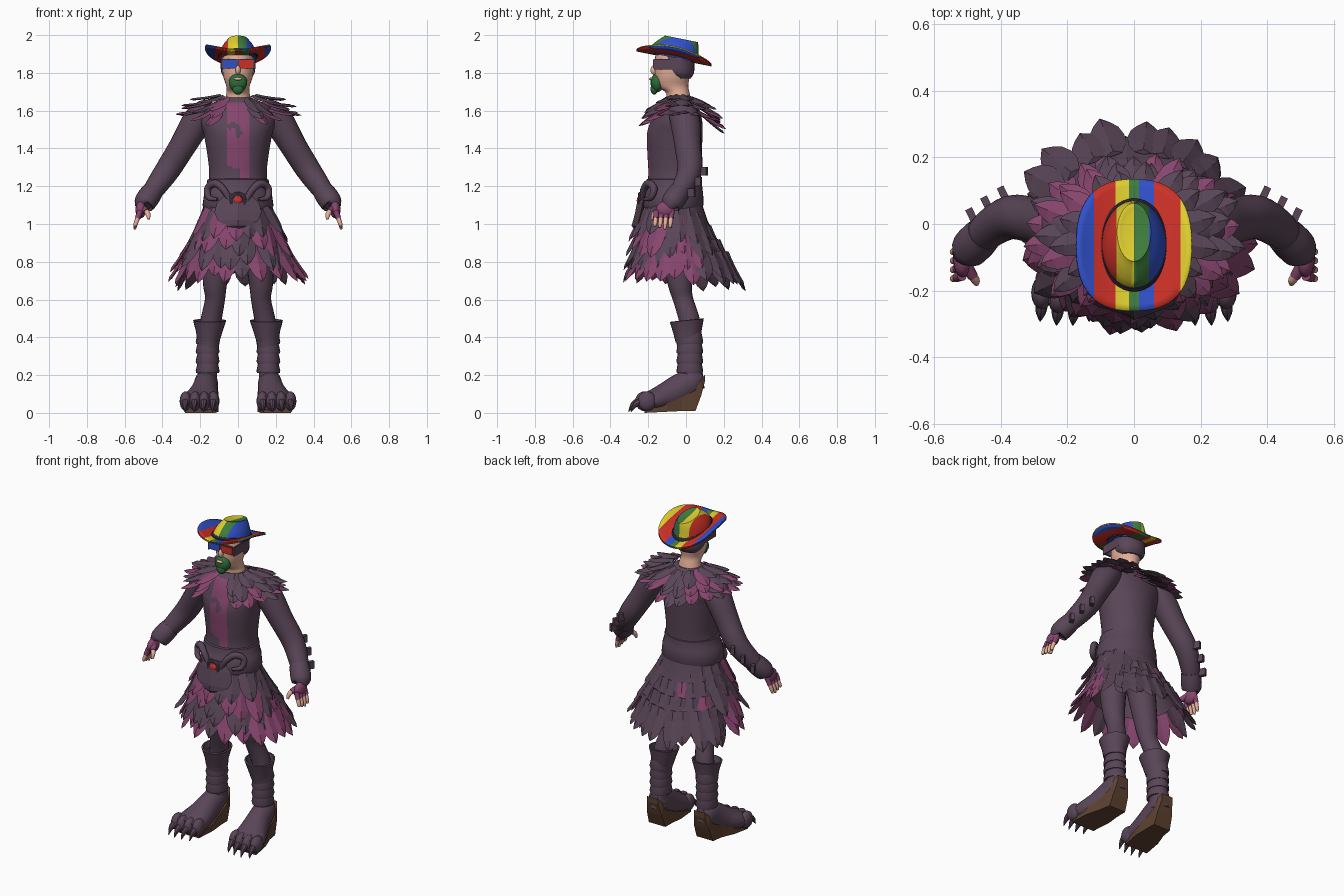
import bpy, bmesh, math, random
from mathutils import Vector, Matrix

random.seed(4)
if "Cube" in bpy.data.objects:
    bpy.data.objects.remove(bpy.data.objects["Cube"])


def material(name, r, g, b):
    m = bpy.data.materials.new(name)
    m.use_nodes = True
    m.diffuse_color = (r, g, b, 1)
    m.node_tree.nodes["Principled BSDF"].inputs["Base Color"].default_value = (r, g, b, 1)
    return m


PLUM = material("dark plum", .1, .06, .095)
MAUVE = material("magenta", .24, .06, .155)
SKIN = material("skin", .8, .43, .32)
RED = material("red", .6, .03, .02)
YELLOW = material("yellow", .75, .62, .03)
GREEN = material("green", .05, .2, .045)
BLUE = material("blue", .03, .08, .58)
BROWN = material("brown", .11, .055, .03)
BEARD = material("beard green", .025, .15, .04)
DARK = material("near black", .03, .02, .035)


def finish(name, bm, mats, smooth=True):
    bmesh.ops.recalc_face_normals(bm, faces=bm.faces)
    me = bpy.data.meshes.new(name)
    bm.to_mesh(me)
    bm.free()
    ob = bpy.data.objects.new(name, me)
    bpy.context.collection.objects.link(ob)
    for m in mats:
        me.materials.append(m)
    if smooth:
        bpy.ops.object.select_all(action='DESELECT')
        ob.select_set(True)
        bpy.context.view_layer.objects.active = ob
        bpy.ops.object.shade_smooth_by_angle(angle=math.radians(40))
    return ob


def spline(pts, n):
    """Smooth in-between points through a list of tuples."""
    p = [Vector(q) for q in pts]
    p = [p[0] * 2 - p[1]] + p + [p[-1] * 2 - p[-2]]
    out = []
    for i in range(1, len(p) - 2):
        a, b, c, d = p[i - 1:i + 3]
        for k in range(n):
            t = k / n
            out.append((b * 2 + (c - a) * t + (a * 2 - b * 5 + c * 4 - d) * t ** 2
                        + (b * 3 - a - c * 3 + d) * t ** 3) / 2)
    return out + [p[-2]]


def sweep_bm(pts, seg=20, n=4, ref=None, cap=True):
    """Elliptic rings (x, y, z, ra, rb); level rings unless ref is given."""
    bm = bmesh.new()
    q = spline(pts, n) if n > 1 else [Vector(p) for p in pts]
    rings = []
    for i, p in enumerate(q):
        c, u, v = p.xyz, Vector((1, 0, 0)), Vector((0, 1, 0))
        if ref:
            t = (q[min(i + 1, len(q) - 1)].xyz - q[max(i - 1, 0)].xyz).normalized()
            u = Vector(ref).cross(t).normalized()
            v = t.cross(u)
        rings.append([bm.verts.new(c + u * p[3] * math.cos(a) + v * p[4] * math.sin(a))
                      for a in (math.tau * k / seg for k in range(seg))])
    for a, b in zip(rings, rings[1:]):
        for k in range(seg):
            bm.faces.new((a[k - 1], a[k], b[k], b[k - 1]))
    if cap:
        bm.faces.new(rings[0])
        bm.faces.new(rings[-1])
    return bm


def sweep(name, pts, mat, **kw):
    return finish(name, sweep_bm(pts, **kw), [mat])


def flip(s, pts):
    return [(p[0] * s, *p[1:]) for p in pts]


def tube(name, pts, mat, s=1, seg=12, ref=(0, 1, 0)):
    return sweep(name, [(*p, p[3]) for p in flip(s, pts)], mat, seg=seg, ref=ref)


def ball(name, loc, size, mat, seg=16):
    bm = bmesh.new()
    bmesh.ops.create_uvsphere(bm, u_segments=seg, v_segments=seg // 2 + 2, radius=1,
                              matrix=Matrix.LocRotScale(Vector(loc), None, Vector(size)))
    return finish(name, bm, [mat])


def box(name, loc, size, mat, turn=0):
    bm = bmesh.new()
    rot = Matrix.Rotation(turn, 3, 'Z').to_quaternion()
    bmesh.ops.create_cube(bm, size=1, matrix=Matrix.LocRotScale(Vector(loc), rot, Vector(size)))
    return finish(name, bm, [mat], False)


def cut_x(bm, xs):
    for x in xs:
        bmesh.ops.bisect_plane(bm, geom=bm.verts[:] + bm.edges[:] + bm.faces[:],
                               plane_co=(x, 0, 0), plane_no=(1, 0, 0))


def feather(bm, base, way, out, length, width, mat):
    """Ridged leaf shape that bends gently outward."""
    way = way.normalized()
    side = way.cross(out).normalized()
    up = side.cross(way).normalized()
    rows = []
    for t, w in ((0, .5), (.25, .9), (.5, 1), (.72, .85), (.88, .48)):
        c = base + way * length * t + up * length * .1 * t * t
        h, e = side * width * w / 2, up * width * .12
        rows.append([bm.verts.new(p) for p in (c - h, c + e, c + h, c - e * .4)])
    tip = bm.verts.new(base + way * length + up * length * .11)
    faces = [bm.faces.new(rows[0])]
    for a, b in zip(rows, rows[1:]):
        faces += [bm.faces.new((a[k - 1], a[k], b[k], b[k - 1])) for k in range(4)]
    faces += [bm.faces.new((rows[-1][k - 1], rows[-1][k], tip)) for k in range(4)]
    for f in faces:
        f.material_index = mat


def feather_ring(name, count, z, rx, ry, cy, length, width, drop, lift=0, back=0, gap=0, pink=.5, rear=.4):
    """Elliptic tier of feathers; drop = downward lean at front, sides and back."""
    bm = bmesh.new()
    for k in range(count):
        a = math.tau * (k + random.uniform(.35, .65)) / count
        co, si = math.cos(a), math.sin(a)
        if si < 0 and abs(co) < gap:
            continue
        end = drop[0] if si < 0 else drop[2]
        d = end + (drop[1] - end) * abs(co)
        out = Vector((co, si, 0))
        base = Vector((rx * co, cy + ry * si, z + lift * abs(co) - back * si))
        way = out * math.sqrt(1 - d * d) - Vector((random.uniform(-.15, .15), 0, d))
        feather(bm, base, way, out + Vector((0, 0, .4)), length * random.uniform(.85, 1.08),
                width, int(random.random() < (pink if si < .2 else pink * rear)))
    return finish(name, bm, [PLUM, MAUVE], False)


# Torso with a spotted front panel
bm = sweep_bm([(0, -.07, 1.02, .18, .15), (0, -.07, 1.12, .175, .15), (0, -.06, 1.25, .153, .14),
               (0, -.06, 1.35, .16, .143), (0, -.06, 1.47, .18, .147), (0, -.05, 1.55, .2, .135),
               (0, -.045, 1.62, .17, .11), (0, -.04, 1.67, .07, .07)], seg=96, n=7)
cut_x(bm, (-.057, .06))
for f in bm.faces:
    c = f.calc_center_median()
    r = math.hypot(c.x + .025, c.z - 1.49)
    spot = (.018 < r < .045 and c.x + c.z > 1.455) or (c.x < .01 and abs(c.z - 1.26) < .03 - c.x * .4)
    f.material_index = int(-.057 < c.x < .06 and c.y < -.08 and 1.2 < c.z < 1.64 and not spot)
finish("torso", bm, [PLUM, MAUVE])

# Head, hair and beard
sweep("head", [(0, -.04, 1.62, .08, .075), (0, -.042, 1.69, .062, .062), (0, -.07, 1.73, .062, .082),
               (0, -.072, 1.78, .078, .092), (0, -.064, 1.85, .085, .102), (0, -.06, 1.91, .08, .1)], SKIN, seg=28)
sweep("hair", [(0, -.02, 1.77, .066, .045), (0, -.035, 1.8, .088, .077), (0, -.045, 1.85, .092, .09),
               (0, -.05, 1.9, .09, .095)], PLUM, seg=24)
ball("nose", (0, -.17, 1.815), (.014, .018, .025), SKIN)
ball("beard", (0, -.152, 1.748), (.049, .036, .05), BEARD)
ball("beard_tip", (0, -.168, 1.715), (.03, .02, .03), BEARD)
ball("mouth", (0, -.183, 1.768), (.022, .012, .008), SKIN)

# Two-coloured glasses with wide dark temples
for s, mat, tag in ((-1, BLUE, "right"), (1, RED, "left")):
    box(tag + "_frame", (s * .043, -.165, 1.848), (.084, .012, .05), PLUM)
    box(tag + "_lens", (s * .043, -.172, 1.848), (.074, .006, .042), mat)
    box(tag + "_temple", (s * .087, -.1, 1.845), (.007, .14, .056), PLUM)


# Striped hat, tilted back with rolled sides
def striped(name, bm, edges, mats):
    cut_x(bm, edges)
    for f in bm.faces:
        f.material_index = sum(f.calc_center_median().x > e for e in edges)
    return finish(name, bm, mats)


def tilt(bm):
    for v in bm.verts:
        v.co.z -= .2 * (v.co.y + .063)


for name, drop, mats in (("hat_brim", 0, [BLUE, RED, YELLOW, GREEN, BLUE, RED, YELLOW]),
                         ("hat_brim_underside", .007, [BLUE, RED, YELLOW, RED, GREEN, RED, BLUE])):
    bm = sweep_bm([(0, 0, 0, k, k) for k in (.45, .6, .75, .9, 1)], seg=64, n=1, cap=False)
    for v in bm.verts:
        dx, dy = v.co.xy
        square = 1 + .3 * (dx * dy) ** 2
        v.co = (.172 * dx * square, .198 * dy * square - .063, 1.887 - drop + .055 * dx * dx)
    tilt(bm)
    brim = striped(name, bm, (-.12, -.055, -.015, .015, .06, .14), mats)
    thick = brim.modifiers.new("thickness", 'SOLIDIFY')
    thick.thickness = .006

bm = sweep_bm([(0, -.063, 1.88, .1, .135), (0, -.06, 1.915, .094, .128), (0, -.042, 1.955, .076, .108),
               (0, -.026, 1.983, .054, .09), (0, -.026, 1.988, .048, .084), (0, -.026, 1.982, .03, .06)],
              seg=48, n=2)
tilt(bm)
striped("hat_crown", bm, (-.052, 0, .045), [RED, YELLOW, GREEN, BLUE])
bm = sweep_bm([(0, -.063, 1.885, .105, .14), (0, -.063, 1.895, .105, .14), (0, -.062, 1.905, .098, .132)],
              seg=40, n=1)
tilt(bm)
finish("hat_band", bm, [DARK])

# Feather collar
for i, (z, rx, ry, ln) in enumerate(((1.575, .18, .12, .15), (1.615, .15, .105, .16), (1.65, .095, .08, .16))):
    feather_ring("collar_tier_%d" % (i + 1), 22 - i * 3, z, rx, ry, -.035, ln, .078, (.93, .25, .72),
                 lift=.03, gap=.34, pink=.5, rear=.7)

# Feather skirt over an open lining
sweep("skirt_lining", [(0, -.06, 1.12, .165, .14), (0, -.04, .98, .2, .17), (0, -.01, .83, .25, .22)],
      PLUM, seg=32, cap=False)
for i, (z, rx, ry, cy) in enumerate(((1.1, .168, .14, -.062), (1.02, .2, .17, -.048),
                                     (.945, .23, .2, -.03), (.88, .255, .225, -.01))):
    feather_ring("skirt_tier_%d" % (i + 1), 17 + i * 2, z, rx, ry, cy, .23, .105, (.95, .93, .93),
                 back=.03, pink=.4 + .1 * i, rear=.25)

# Belt, apron point, buckle and gem
sweep("belt", [(0, -.07, 1.08, .182, .155), (0, -.07, 1.1, .188, .162), (0, -.067, 1.17, .178, .158),
               (0, -.065, 1.18, .17, .152), (0, -.063, 1.235, .162, .147), (0, -.063, 1.24, .15, .138)],
      PLUM, seg=40, n=1)
bm = bmesh.new()
feather(bm, Vector((0, -.222, 1.16)), Vector((0, -.12, -1)), Vector((0, -1, 0)), .2, .25, 0)
finish("belt_apron", bm, [PLUM], False)
tube("buckle_ring", [(.036 * math.cos(a), -.245, 1.125 + .036 * math.sin(a), .009)
                     for a in (math.tau * k / 10 for k in range(11))], PLUM, ref=(0, 1, 0), seg=8)
ball("buckle_gem", (0, -.245, 1.125), (.024, .016, .024), RED)

for s, side in ((-1, "right"), (1, "left")):
    # Curled belt ornaments
    tube(side + "_belt_horn", [(.04, -.23, 1.12, .014), (.075, -.225, 1.18, .018), (.12, -.2, 1.215, .02),
                               (.16, -.17, 1.19, .019), (.155, -.185, 1.14, .016), (.11, -.22, 1.13, .008)], PLUM, s)

    # Arm, cuff and back fins
    tube(side + "_arm", [(.14, -.03, 1.6, .07), (.21, -.005, 1.55, .08), (.295, .01, 1.41, .07),
                         (.37, .02, 1.29, .066), (.44, -.02, 1.19, .056), (.495, -.08, 1.11, .04)], PLUM, s, 20)
    tube(side + "_cuff", [(.45, -.03, 1.175, .056), (.475, -.055, 1.14, .06), (.498, -.08, 1.105, .055),
                          (.5, -.083, 1.1, .035)], PLUM, s, 16)
    for i, (x, y, z) in enumerate(((.385, .075, 1.28), (.435, .045, 1.225), (.48, .01, 1.165))):
        box("%s_arm_fin_%d" % (side, i + 1), (s * x, y, z), (.022, .08, .045), PLUM, -s * .45)

    # Gloved hand with bare fingertips
    ball(side + "_glove", (s * .515, -.11, 1.075), (.028, .05, .045), MAUVE)
    for i in range(4):
        y, low = -.075 - i * .027, .972 + .008 * abs(i - 1)
        tube("%s_glove_finger_%d" % (side, i + 1), [(.517, y, 1.07, .015), (.532, y - .004, 1.03, .0145)], MAUVE, s)
        tube("%s_finger_%d" % (side, i + 1), [(.528, y - .003, 1.04, .012), (.542, y - .008, 1, .011),
                                             (.546, y - .01, low, .006)], SKIN, s)
    tube(side + "_thumb_glove", [(.505, -.12, 1.085, .018), (.484, -.158, 1.065, .016)], MAUVE, s)
    tube(side + "_thumb", [(.485, -.155, 1.066, .014), (.476, -.17, 1.05, .013), (.473, -.18, 1.025, .007)], SKIN, s)

    # Leg
    tube(side + "_leg", [(.09, -.06, 1.02, .09), (.115, -.05, .82, .075), (.122, -.032, .68, .063),
                         (.122, -.015, .6, .053), (.145, .02, .48, .055), (.16, .02, .38, .05)], PLUM, s, 20)

    # Boot shaft with flared top and overlapping wraps
    sweep(side + "_boot_shaft", flip(s, [(.165, .03, .13, .056, .068), (.16, .022, .28, .05, .06),
                                         (.155, .015, .4, .062, .07)]), PLUM)
    bm = sweep_bm(flip(s, [(.157, .012, .38, .06, .067), (.152, .008, .43, .07, .075), (.15, .004, .49, .088, .09),
                           (.15, .004, .492, .078, .08), (.152, .008, .45, .066, .07)]), seg=24, n=1, cap=False)
    for v in bm.verts:
        v.co.z += .1 * (v.co.y - .01)
    finish(side + "_boot_cuff", bm, [PLUM])
    for i in range(4):
        z = .21 + i * .052
        sweep("%s_boot_wrap_%d" % (side, i + 1),
              flip(s, [(.161, .02, z, .06, .068), (.161, .02, z + .012, .063, .071),
                       (.16, .02, z + .06, .053, .062)]), PLUM, n=1)

    # Clawed foot
    foot = flip(s, [(.165, .09, .18, .03, .03), (.167, .045, .17, .058, .065), (.172, -.02, .135, .066, .078),
                    (.182, -.09, .095, .08, .076), (.198, -.17, .066, .098, .06), (.202, -.235, .054, .09, .045)])
    sweep(side + "_foot", foot, PLUM, ref=(0, 0, 1))
    for i in range(4):
        x, y = .13 + i * .049, -.225 + .012 * abs(i - 1.5)
        ball("%s_toe_%d" % (side, i + 1), (s * x, y, .062), (.032, .05, .052), PLUM)
        tube("%s_claw_%d" % (side, i + 1), [(x, y - .03, .062, .02), (x + .003, y - .06, .045, .015),
                                            (x + .005, y - .085, .006, .002)], PLUM, s, 8, (0, 0, 1))

    # Brown wedge sole, each slice: y, low z, high z, centre x, half width
    bm = bmesh.new()
    slices = [(.1, .165, .2, .165, .038), (.08, .09, .18, .165, .052), (.05, .01, .12, .167, .058),
              (-.02, .01, .085, .172, .064), (-.1, .006, .05, .184, .08), (-.22, 0, .02, .2, .08)]
    rows = [[bm.verts.new((s * (x + k * w), y, z)) for k, z in ((-1, lo), (1, lo), (1, hi), (-1, hi))]
            for y, lo, hi, x, w in slices]
    for a, b in zip(rows, rows[1:]):
        for k in range(4):
            bm.faces.new((a[k - 1], a[k], b[k], b[k - 1]))
    bm.faces.new(rows[0])
    bm.faces.new(rows[-1])
    finish(side + "_sole", bm, [BROWN], False)
